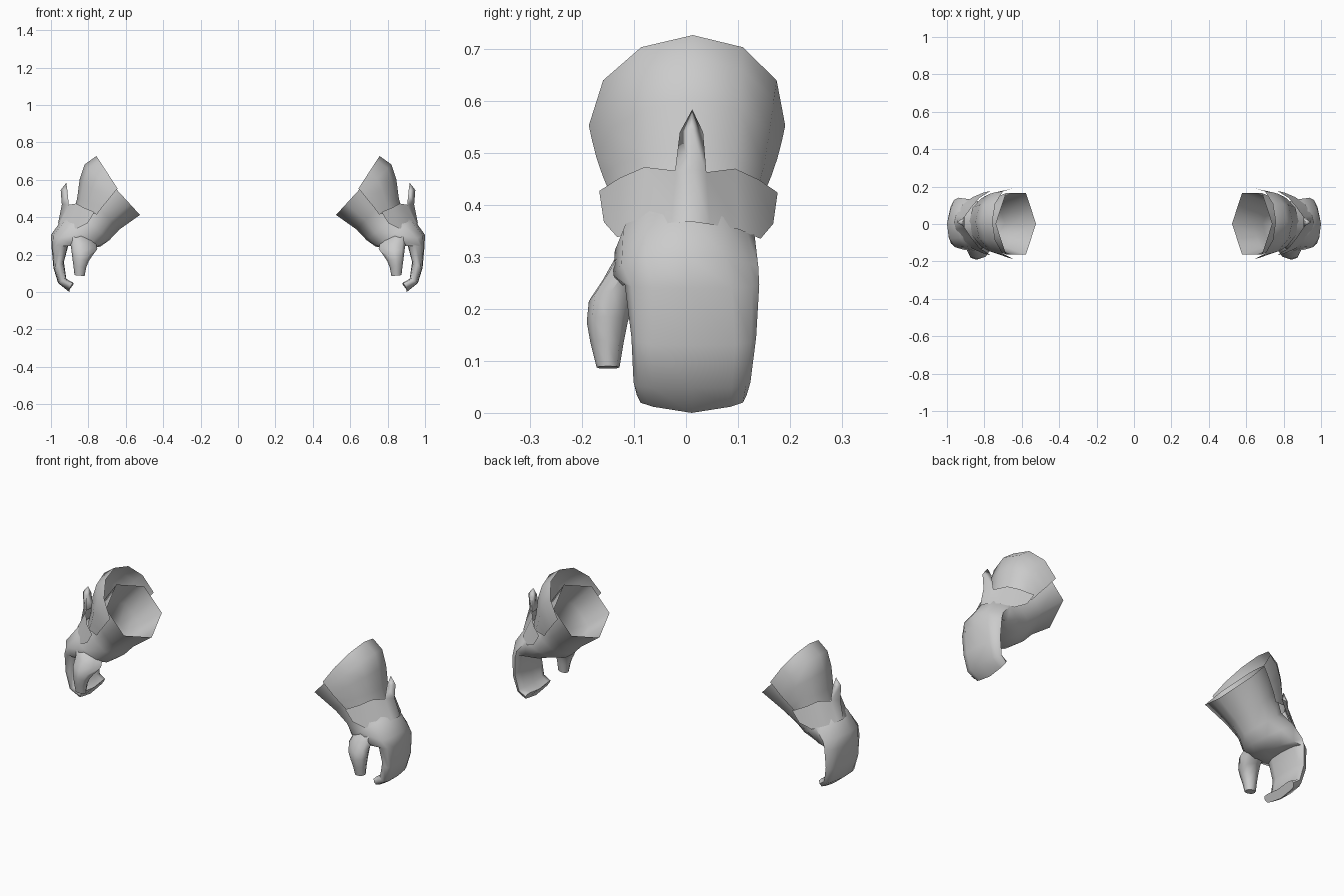
import bpy, bmesh, math
from mathutils import Vector

if "Cube" in bpy.data.objects:
    bpy.data.objects.remove(bpy.data.objects["Cube"])

steel = bpy.data.materials.new("light_grey_steel")
steel.diffuse_color = (0.6, 0.6, 0.6, 1)
steel.use_nodes = True
steel.node_tree.nodes["Principled BSDF"].inputs["Base Color"].default_value = steel.diffuse_color


def finish(name, bm, sheet=False, angle=60):
    """Make the object, smooth it and mirror it to the other hand."""
    bmesh.ops.recalc_face_normals(bm, faces=bm.faces[:])
    if sheet and sum(f.normal.x * f.calc_area() for f in bm.faces) < 0:
        bmesh.ops.reverse_faces(bm, faces=bm.faces[:])
    me = bpy.data.meshes.new(name)
    bm.to_mesh(me)
    bm.free()
    me.materials.append(steel)
    ob = bpy.data.objects.new(name, me)
    bpy.context.collection.objects.link(ob)
    bpy.ops.object.select_all(action='DESELECT')
    ob.select_set(True)
    bpy.context.view_layer.objects.active = ob
    bpy.ops.object.shade_smooth_by_angle(angle=math.radians(angle))
    mod = ob.modifiers.new("other_hand", 'MIRROR')
    mod.use_mirror_merge = False
    return ob


def bridge(bm, rows, closed):
    for a, b in zip(rows, rows[1:]):
        n = len(a)
        for i in range(n if closed else n - 1):
            j = (i + 1) % n
            bm.faces.new((a[i], a[j], b[j], b[i]))


def loft(bm, rings, n):
    """Rings: (outer x, outer z, inner x, inner z, y min, y max, squareness, hexagon share, back thinning)."""
    rows = []
    for ox, oz, ix, iz, y0, y1, sq, hexa, thin in rings:
        c = Vector(((ox + ix) / 2, (y0 + y1) / 2, (oz + iz) / 2))
        u = Vector(((ox - ix) / 2, 0, (oz - iz) / 2))
        row = []
        for i in range(n):
            t = 2 * math.pi * i / n
            r = 1 - hexa * (1 - math.cos(math.pi / 6)) * (i % 2)
            cu = math.copysign(abs(math.cos(t)) ** sq, math.cos(t)) * r
            sv = math.copysign(abs(math.sin(t)) ** sq, math.sin(t)) * r
            if cu < 0.01:
                # The palm side is thinner away from the thumb
                cu += thin * max(0, sv + 0.2) / 1.2
            row.append(bm.verts.new(c + u * cu + Vector((0, (y1 - y0) / 2 * sv, 0))))
        rows.append(row)
    bridge(bm, rows, True)
    return rows


# Six-sided flared cuff, palm and curled mitten in one skin, open at the cuff
bm = bmesh.new()
rows = loft(bm, [
    (0.738, 0.645, 0.524, 0.412, -0.188, 0.191, 1.0, 1.0, 0),
    (0.820, 0.530, 0.634, 0.334, -0.146, 0.146, 1.0, 0.8, 0),
    (0.876, 0.440, 0.685, 0.275, -0.118, 0.118, 1.0, 0.4, 0.15),
    (0.942, 0.387, 0.728, 0.238, -0.137, 0.132, 0.9, 0.0, 0.4),
    (1.000, 0.305, 0.805, 0.225, -0.140, 0.139, 0.85, 0.0, 0.45),
    (0.997, 0.240, 0.905, 0.255, -0.118, 0.141, 0.75, 0.0, 0.1),
    (0.987, 0.130, 0.931, 0.160, -0.105, 0.135, 0.6, 0.0, 0),
    (0.962, 0.048, 0.918, 0.070, -0.101, 0.124, 0.55, 0.0, 0),
    (0.902, 0.008, 0.880, 0.048, -0.095, 0.117, 0.5, 0.0, 0),
], 12)
# Knuckles fall away towards the back edge
for row in rows[4:8]:
    for v in row[:4]:
        v.co.x -= 0.15 * max(0, v.co.y - 0.02)
# Fingertips form a shallow point at the middle
for v in rows[-1]:
    v.co.z += 0.14 * abs(v.co.y - 0.011) - 0.008
bm.faces.new(rows[-1])
finish("glove_hand", bm)

# Tapered thumb, rooted inside the palm
bm = bmesh.new()
rows = loft(bm, [
    (0.920, 0.345, 0.765, 0.280, -0.128, -0.020, 1.0, 0, 0),
    (0.902, 0.282, 0.752, 0.230, -0.160, -0.065, 1.0, 0, 0),
    (0.892, 0.235, 0.778, 0.195, -0.187, -0.098, 0.9, 0, 0),
    (0.886, 0.185, 0.798, 0.165, -0.191, -0.112, 0.9, 0, 0),
    (0.880, 0.140, 0.812, 0.130, -0.184, -0.120, 0.9, 0, 0),
    (0.874, 0.090, 0.820, 0.085, -0.172, -0.128, 0.8, 0, 0),
], 8)
bm.faces.new(rows[0])
bm.faces.new(rows[-1])
finish("thumb", bm)

# Tall forearm plate: half-shell rows (edge x, edge z, crown x, crown z, half width)
bm = bmesh.new()
rows = []
for ex, ez, cx, cz, hw in [
    (0.644, 0.553, 0.757, 0.727, 0.189),
    (0.668, 0.525, 0.820, 0.682, 0.183),
    (0.695, 0.490, 0.847, 0.600, 0.174),
    (0.725, 0.455, 0.860, 0.500, 0.162),
    (0.755, 0.415, 0.880, 0.430, 0.145),
]:
    row = []
    for i in range(7):
        t = math.radians(-90 + 30 * i)
        c = math.cos(t)
        y = hw * math.sin(t) * (1 + 0.04 * c) + 0.002 + 0.011 * c
        row.append(bm.verts.new((ex + (cx - ex) * c, y, ez + (cz - ez) * c)))
    rows.append(row)
bridge(bm, rows, False)
finish("forearm_plate", bm, sheet=True)

# Wrist flange growing out of the back of the hand, with a ridged spike at its middle
MID = 0.010


def wrap(bm, half, centre):
    """Row of points from the front edge, over the centre, to the back edge."""
    pts = [(x, MID - w, z) for x, w, z in half] + [(centre[0], MID, centre[1])]
    pts += [(x, MID + w * 0.94, z - 0.003) for x, w, z in reversed(half)]
    return [bm.verts.new(p) for p in pts]


bm = bmesh.new()
top = wrap(bm, [(0.767, 0.177, 0.427), (0.826, 0.138, 0.452), (0.865, 0.090, 0.473), (0.905, 0.031, 0.466)],
           (0.942, 0.468))
low = wrap(bm, [(0.805, 0.168, 0.367), (0.863, 0.142, 0.338), (0.918, 0.098, 0.356), (0.953, 0.038, 0.366)],
           (0.962, 0.368))
bridge(bm, [top, low], False)
neck = [bm.verts.new(p) for p in ((0.912, MID - 0.022, 0.540), (0.948, MID, 0.545), (0.912, MID + 0.023, 0.540))]
bridge(bm, [neck, top[3:6]], False)
tip = bm.verts.new((0.918, MID + 0.002, 0.584))
bm.faces.new((tip, neck[1], neck[0]))
bm.faces.new((tip, neck[2], neck[1]))
# Flat inner face of the spike
bm.faces.new((tip, neck[0], neck[2]))
bm.faces.new((neck[0], top[3], top[5], neck[2]))
finish("wrist_flange", bm, sheet=True, angle=125)
